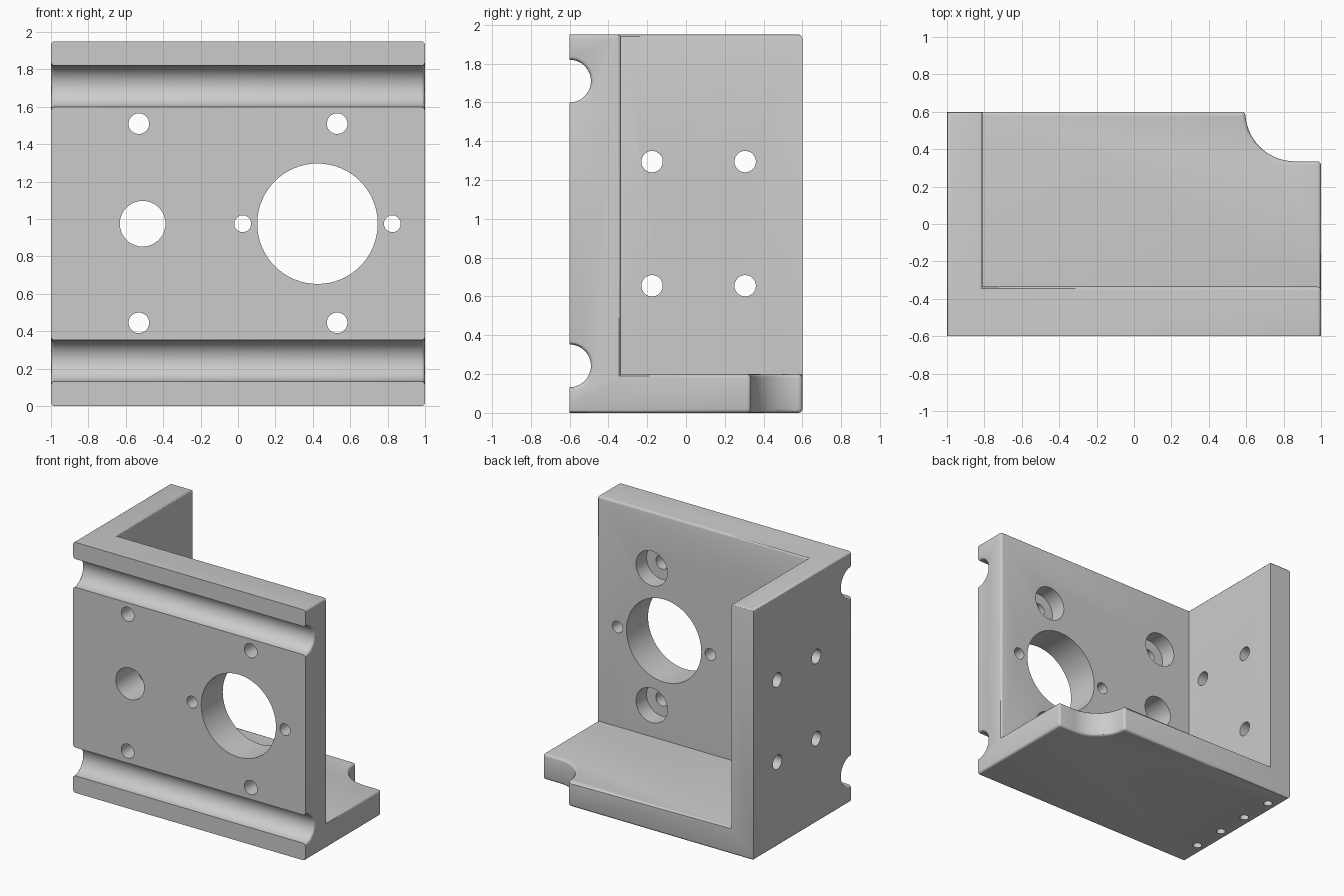
import bpy, bmesh
from math import radians, cos, sin, pi

old = bpy.data.objects.get("Cube")
if old:
    bpy.data.objects.remove(old, do_unlink=True)

metal = bpy.data.materials.new("light grey metal")
metal.use_nodes = True
GREY = (0.6, 0.6, 0.6, 1)
metal.diffuse_color = GREY
metal.node_tree.nodes["Principled BSDF"].inputs["Base Color"].default_value = GREY

ROT = {"X": (0, pi / 2, 0), "Y": (pi / 2, 0, 0), "Z": (0, 0, 0)}
FRONT, INNER = -0.6, -0.335      # faces of the front plate
WALL, FLOOR, TOP = -0.81, 0.2, 1.95


def box(lo, hi):
    centre = [(a + b) / 2 for a, b in zip(lo, hi)]
    bpy.ops.mesh.primitive_cube_add(size=1, location=centre)
    ob = bpy.context.object
    ob.scale = [b - a for a, b in zip(lo, hi)]
    return ob


def rod(axis, centre, radius, length):
    bpy.ops.mesh.primitive_cylinder_add(vertices=64, radius=radius, depth=length,
                                        location=centre, rotation=ROT[axis])
    return bpy.context.object


def cut(target, cutter):
    cutter.hide_render = True
    bpy.context.view_layer.update()
    mod = target.modifiers.new("cut", "BOOLEAN")
    mod.operation = "DIFFERENCE"
    mod.solver = "EXACT"
    mod.object = cutter
    bpy.ops.object.select_all(action="DESELECT")
    bpy.context.view_layer.objects.active = target
    target.select_set(True)
    bpy.ops.object.modifier_apply(modifier=mod.name)
    bpy.data.objects.remove(cutter, do_unlink=True)


def corner_cutter(cx, cy, r):
    # quarter round running out into a straight shelf
    pts = [(cx + r * cos(a), cy + r * sin(a))
           for a in (pi + i * pi / 32 for i in range(17))]
    pts += [(1.1, cy - r), (1.1, 0.7), (cx - r, 0.7)]
    bm = bmesh.new()
    face = bm.faces.new([bm.verts.new((x, y, -0.1)) for x, y in pts])
    ext = bmesh.ops.extrude_face_region(bm, geom=[face])
    moved = [v for v in ext["geom"] if isinstance(v, bmesh.types.BMVert)]
    bmesh.ops.translate(bm, verts=moved, vec=(0, 0, 0.4))
    bmesh.ops.recalc_face_normals(bm, faces=bm.faces)
    mesh = bpy.data.meshes.new("corner_cutter")
    bm.to_mesh(mesh)
    bm.free()
    ob = bpy.data.objects.new("corner_cutter", mesh)
    bpy.context.collection.objects.link(ob)
    return ob


# Solid block hollowed into front plate, side wall and floor
bracket = box((-1, FRONT, 0), (1, 0.6, TOP))
bracket.name = "mounting_bracket"
bpy.ops.object.transform_apply(location=True, rotation=True, scale=True)
cut(bracket, box((WALL, INNER, FLOOR), (1.5, 1, 2.5)))

# Half-round grooves across the front and the relieved floor corner
for z in (0.2425, 1.71):
    cut(bracket, rod("X", (0, FRONT, z), 0.11, 2.4))
cut(bracket, corner_cutter(0.86, 0.6, 0.265))


# Rounded outer edges; the front face and the wall's upright edges stay sharp
def rounded(e):
    a, b = (v.co for v in e.verts)
    on_front = max(a.y, b.y) < FRONT + 0.001
    wall_upright = abs(a.z - b.z) > 0.3 and a.x < 0
    return (e.is_manifold and e.is_convex and e.calc_face_angle() > radians(30)
            and not on_front and not wall_upright)


bm = bmesh.new()
bm.from_mesh(bracket.data)
bmesh.ops.remove_doubles(bm, verts=bm.verts, dist=0.0001)
bmesh.ops.dissolve_limit(bm, angle_limit=0.01, verts=bm.verts, edges=bm.edges)
bmesh.ops.bevel(bm, geom=[e for e in bm.edges if rounded(e)], offset=0.02,
                segments=3, profile=0.5, affect="EDGES", clamp_overlap=False)
bm.to_mesh(bracket.data)
bm.free()

# Front plate: main bore, its two side holes and the plain hole
for x, r in ((0.425, 0.322), (0.025, 0.045), (0.825, 0.045), (-0.51, 0.122)):
    cut(bracket, rod("Y", (x, -0.47, 0.975), r, 0.4))

# Front plate: four bolt holes counterbored from behind
for x in (-0.53, 0.53):
    for z in (0.445, 1.51):
        cut(bracket, rod("Y", (x, -0.47, z), 0.055, 0.4))
        cut(bracket, rod("Y", (x, INNER, z), 0.135, 0.26))

# Side wall: four through holes
for y in (-0.175, 0.305):
    for z in (0.655, 1.295):
        cut(bracket, rod("X", (-0.9, y, z), 0.055, 0.4))

# Underside: row of blind holes below the wall
for i in range(4):
    cut(bracket, rod("Z", (-0.92, -0.37 + 0.27 * i, 0.1), 0.033, 0.4))

bracket.data.materials.clear()
bracket.data.materials.append(metal)
for p in bracket.data.polygons:
    p.material_index = 0
bpy.ops.object.select_all(action="DESELECT")
bracket.select_set(True)
bpy.context.view_layer.objects.active = bracket
bpy.ops.object.shade_smooth_by_angle(angle=radians(30))
